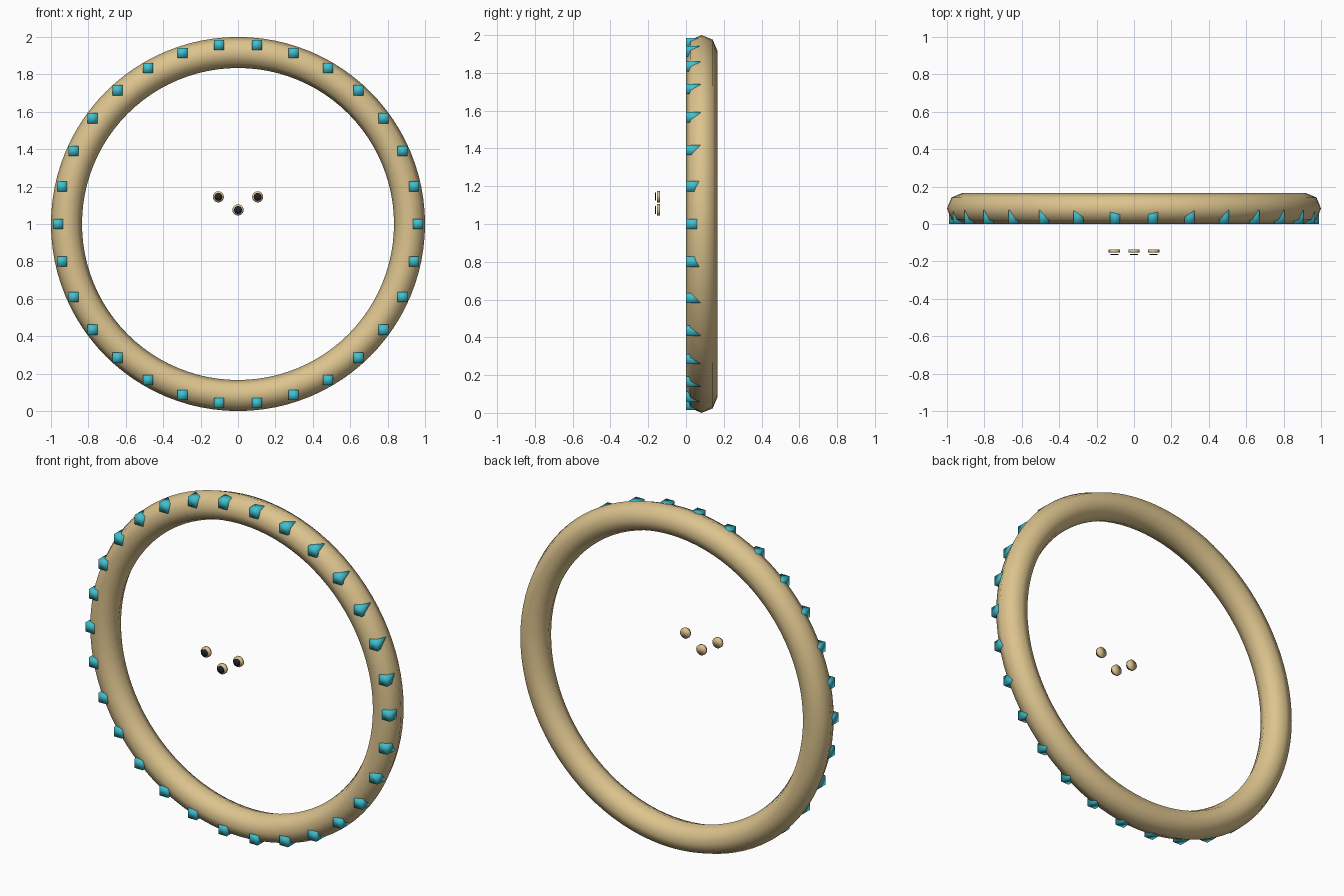
import bpy
from math import sin, cos, pi

if "Cube" in bpy.data.objects:
    bpy.data.objects.remove(bpy.data.objects["Cube"], do_unlink=True)


def material(name, rgb):
    m = bpy.data.materials.new(name)
    m.use_nodes = True
    m.diffuse_color = (*rgb, 1)
    m.node_tree.nodes["Principled BSDF"].inputs["Base Color"].default_value = (*rgb, 1)
    return m


gold = material("pale gold", (0.72, 0.55, 0.27))
teal = material("turquoise", (0.05, 0.53, 0.63))
navy = material("dark navy", (0.015, 0.015, 0.035))


def finish(name, mat):
    ob = bpy.context.object
    ob.name = name
    ob.data.materials.append(mat)
    bpy.ops.object.transform_apply(location=False, rotation=True, scale=True)
    bpy.ops.object.shade_smooth()
    return ob


def disc(name, mat, x, z, radius, front, back):
    bpy.ops.mesh.primitive_cylinder_add(vertices=16, radius=radius, depth=back - front,
                                        location=(x, (front + back) / 2, z),
                                        rotation=(pi / 2, 0, 0))
    finish(name, mat)


# Upright ring with an eight-sided tube
TUBE = 0.083
bpy.ops.mesh.primitive_torus_add(major_radius=1 - TUBE, minor_radius=TUBE,
                                 major_segments=96, minor_segments=8,
                                 location=(0, TUBE, 1), rotation=(pi / 2, 0, 0))
finish("ring", gold)

# Studs set upright around the front of the ring
STUDS = 30
for i in range(STUDS):
    a = 2 * pi * (i + 0.5) / STUDS
    bpy.ops.mesh.primitive_cube_add(size=1, scale=(0.054, 0.076, 0.054),
                                    location=(0.962 * sin(a), 0.038, 1 + 0.962 * cos(a)))
    finish(f"stud_{i + 1}", teal)

# Three small buttons floating in front, each with a dark face
for side, x, z in (("left", 0.105, 1.145), ("right", -0.105, 1.145), ("middle", 0, 1.075)):
    disc(f"{side}_button", gold, x, z, 0.03, -0.153, -0.137)
    disc(f"{side}_button_face", navy, x, z, 0.021, -0.165, -0.160)
